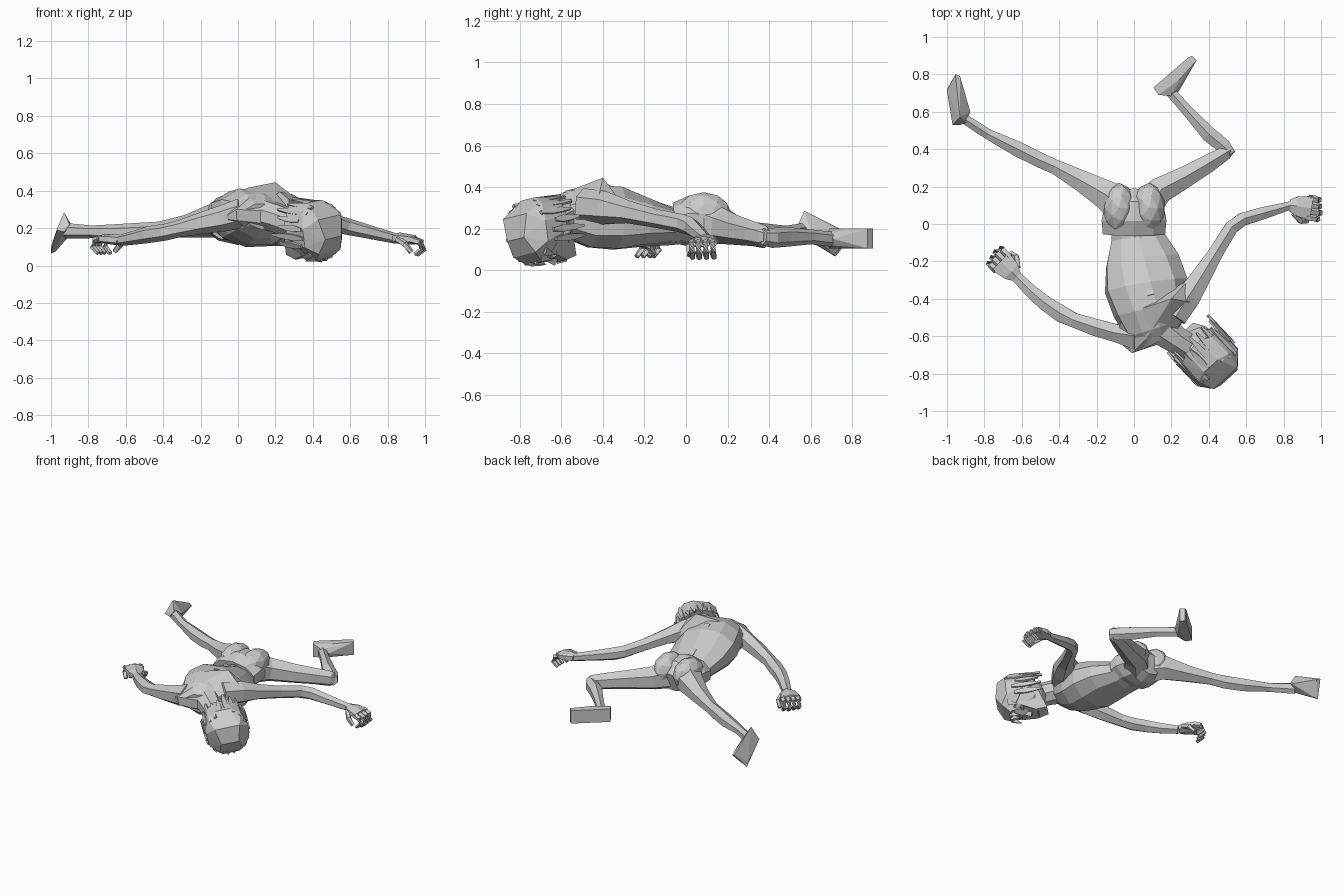
import bpy, bmesh, math, random
from mathutils import Vector, Matrix

random.seed(4)
UP = Vector((0, 0, 1))


def make_object(name, bm):
    bmesh.ops.recalc_face_normals(bm, faces=bm.faces)
    mesh = bpy.data.meshes.new(name)
    bm.to_mesh(mesh)
    bm.free()
    ob = bpy.data.objects.new(name, mesh)
    bpy.context.collection.objects.link(ob)
    return ob


def loft(name, rings, sides=6, up=UP):
    """Skin rings of (x, y, z, half width, half height, roll degrees)."""
    bm = bmesh.new()
    pts = [Vector(r[:3]) for r in rings]
    loops = []
    for i, r in enumerate(rings):
        t = (pts[min(i + 1, len(pts) - 1)] - pts[max(i - 1, 0)]).normalized()
        side = t.cross(up).normalized()
        top = side.cross(t)
        if len(r) > 5:
            m = Matrix.Rotation(math.radians(r[5]), 3, t)
            side, top = m @ side, m @ top
        loop = []
        for k in range(sides):
            a = 2 * math.pi * (k + 0.5) / sides
            loop.append(bm.verts.new(pts[i] + side * r[3] * math.cos(a) + top * r[4] * math.sin(a)))
        loops.append(loop)
    for a, b in zip(loops, loops[1:]):
        for k in range(sides):
            j = (k + 1) % sides
            bm.faces.new((a[k], a[j], b[j], b[k]))
    bm.faces.new(loops[0])
    bm.faces.new(loops[-1])
    return make_object(name, bm)


def ball(name, frame, loc, size, cut=None, level=2):
    """Faceted ellipsoid in a local frame, optionally trimmed by a local plane."""
    bm = bmesh.new()
    bmesh.ops.create_icosphere(bm, subdivisions=level, radius=1)
    bmesh.ops.scale(bm, vec=size, verts=bm.verts)
    if cut:
        geom = bm.verts[:] + bm.edges[:] + bm.faces[:]
        res = bmesh.ops.bisect_plane(bm, geom=geom, plane_co=cut[0], plane_no=cut[1], clear_outer=True)
        edges = [e for e in res['geom_cut'] if isinstance(e, bmesh.types.BMEdge)]
        bmesh.ops.edgeloop_fill(bm, edges=edges)
    bm.transform(frame @ Matrix.Translation(loc))
    return make_object(name, bm)


def hull(name, points):
    bm = bmesh.new()
    for p in points:
        bm.verts.new(p)
    bmesh.ops.convex_hull(bm, input=bm.verts[:])
    return make_object(name, bm)


# bare upper body, leaning toward the head
loft("torso", [
    (0.01, 0.02, 0.22, 0.14, 0.09, 0),
    (0.02, -0.07, 0.21, 0.15, 0.09, 0),
    (0.045, -0.20, 0.23, 0.205, 0.12, -5),
    (0.065, -0.33, 0.25, 0.23, 0.155, -10),
    (0.09, -0.46, 0.26, 0.205, 0.155, -14),
    (0.11, -0.56, 0.265, 0.16, 0.12, -14),
    (0.14, -0.62, 0.26, 0.12, 0.07, -10)], 10)
# oblique shoulder girdle
hull("shoulder_girdle", [
    (-0.085, -0.63, 0.25), (-0.01, -0.69, 0.30), (-0.005, -0.685, 0.24), (0.20, -0.62, 0.29), (0.19, -0.62, 0.22),
    (0.29, -0.30, 0.31), (0.31, -0.42, 0.36), (0.29, -0.47, 0.26), (0.20, -0.40, 0.445), (0.05, -0.45, 0.415),
    (-0.07, -0.50, 0.35), (-0.09, -0.50, 0.22), (0.1, -0.55, 0.16), (0.18, -0.36, 0.14), (0.06, -0.62, 0.36)])
# spine ridge
loft("spine", [(0.01, -0.03, 0.285, 0.02, 0.012), (0.045, -0.2, 0.338, 0.025, 0.012),
               (0.09, -0.38, 0.405, 0.025, 0.01)], 4)
# shorts
loft("shorts", [
    (0.0, -0.05, 0.225, 0.175, 0.10), (0.0, 0.02, 0.235, 0.182, 0.125),
    (0.0, 0.10, 0.23, 0.165, 0.12), (0.0, 0.17, 0.21, 0.10, 0.07)], 10)
for s, side in ((-1, "left"), (1, "right")):
    ball(side + "_buttock", Matrix.Identity(4), (0.08 * s, 0.085, 0.27), (0.088, 0.135, 0.105))

# legs
loft("left_leg", [
    (-0.07, 0.08, 0.24, 0.10, 0.11), (-0.14, 0.15, 0.24, 0.092, 0.09),
    (-0.28, 0.23, 0.21, 0.065, 0.06), (-0.42, 0.305, 0.19, 0.045, 0.045),
    (-0.50, 0.34, 0.18, 0.046, 0.05), (-0.62, 0.40, 0.175, 0.047, 0.048),
    (-0.78, 0.48, 0.18, 0.032, 0.034), (-0.92, 0.57, 0.185, 0.03, 0.042)])
hull("left_foot", [(-0.93, 0.57, 0.285), (-0.97, 0.53, 0.19), (-0.955, 0.80, 0.17), (-1.0, 0.72, 0.065),
                   (-0.93, 0.79, 0.16), (-0.975, 0.71, 0.075), (-0.90, 0.54, 0.22), (-0.875, 0.60, 0.19),
                   (-0.93, 0.53, 0.18), (-1.0, 0.71, 0.1)])
loft("right_leg_thigh", [
    (0.06, 0.09, 0.23, 0.10, 0.11), (0.14, 0.18, 0.21, 0.08, 0.085),
    (0.28, 0.255, 0.19, 0.065, 0.07), (0.40, 0.325, 0.175, 0.055, 0.06),
    (0.49, 0.38, 0.16, 0.042, 0.055), (0.515, 0.395, 0.16, 0.028, 0.04)])
loft("right_leg_shin", [
    (0.52, 0.37, 0.16, 0.03, 0.04), (0.48, 0.415, 0.155, 0.045, 0.048),
    (0.40, 0.48, 0.16, 0.047, 0.048), (0.29, 0.60, 0.16, 0.034, 0.036),
    (0.21, 0.69, 0.15, 0.032, 0.036), (0.17, 0.74, 0.15, 0.035, 0.04)])
hull("right_foot", [p + (z,) for z in (0.105, 0.2) for p in
                    ((0.105, 0.73), (0.29, 0.89), (0.31, 0.9), (0.335, 0.875), (0.24, 0.77), (0.13, 0.69))]
     + [(0.20, 0.685, 0.12), (0.20, 0.685, 0.18), (0.24, 0.71, 0.15)])

# arms
loft("left_arm", [
    (0.02, -0.60, 0.28, 0.085, 0.08), (-0.09, -0.585, 0.25, 0.055, 0.07),
    (-0.20, -0.555, 0.225, 0.053, 0.058), (-0.32, -0.515, 0.195, 0.045, 0.045),
    (-0.39, -0.48, 0.178, 0.052, 0.045), (-0.48, -0.42, 0.165, 0.046, 0.045),
    (-0.55, -0.36, 0.15, 0.04, 0.038), (-0.625, -0.285, 0.135, 0.034, 0.03)])
loft("right_arm", [
    (0.22, -0.50, 0.31, 0.07, 0.085), (0.29, -0.39, 0.30, 0.075, 0.08),
    (0.36, -0.28, 0.28, 0.06, 0.055), (0.44, -0.15, 0.25, 0.045, 0.045),
    (0.52, -0.02, 0.225, 0.042, 0.045), (0.58, 0.025, 0.21, 0.04, 0.045),
    (0.68, 0.055, 0.185, 0.038, 0.038), (0.84, 0.10, 0.145, 0.025, 0.028)])


# hands: palm, four curled fingers and a thumb
def hand(name, wrist, heading, thumb_side):
    d = Vector(heading).normalized()
    s = d.cross(UP).normalized() * thumb_side
    w = Vector(wrist)

    def at(f, side, z, *size):
        return (*(w + d * f + s * side + UP * z), *size)
    loft(name + "_palm", [at(-0.01, 0, 0, 0.034, 0.028), at(0.03, 0, 0.005, 0.06, 0.03),
                          at(0.11, 0, 0.008, 0.076, 0.025)])
    for i in range(4):
        o = 0.051 - 0.034 * i
        reach = 0.158 - 0.008 * abs(i - 1)
        loft(f"{name}_finger_{i + 1}", [
            at(0.09, o, 0.008, 0.02, 0.02), at(reach - 0.01, o, 0.0, 0.019, 0.018),
            at(reach + 0.004, o, -0.035, 0.018, 0.016), at(reach - 0.035, o, -0.07, 0.014, 0.012)], 5)
    loft(name + "_thumb", [at(0.02, 0.04, 0, 0.018, 0.018), at(0.065, 0.075, -0.022, 0.018, 0.018),
                           at(0.10, 0.07, -0.06, 0.014, 0.014)], 5)


hand("left_hand", (-0.635, -0.275, 0.135), (-0.72, 0.69, 0), 1)
hand("right_hand", (0.84, 0.10, 0.145), (1, -0.15, -0.15), 1)

# neck
loft("neck", [(0.12, -0.54, 0.28, 0.10, 0.085), (0.22, -0.615, 0.25, 0.08, 0.08),
              (0.32, -0.68, 0.21, 0.075, 0.08)], 8)

# head frame: x = ear to ear, y = face outward, z = crown
crown = Vector((0.68, -0.72, -0.1)).normalized()
face = Vector((0.12, 0.12, -1))
face = (face - crown * face.dot(crown)).normalized()
ear = face.cross(crown)
H = Matrix((ear, face, crown)).transposed().to_4x4()
H.translation = Vector((0.392, -0.70, 0.185))


def local(pts):
    return [H @ Vector(p) for p in pts]


ball("skull", H, (0, 0, 0), (0.13, 0.15, 0.165))
hull("jaw", local([(x * s, y, z) for s in (-1, 1) for x, y, z in
                   ((0.115, 0.03, -0.01), (0.095, 0.02, -0.12), (0.04, 0.14, -0.165),
                    (0.05, 0.155, -0.09), (0.08, 0.125, 0.0))]))
hull("nose", local([(0, 0.135, 0.02), (0, 0.172, -0.05), (-0.022, 0.14, -0.06), (0.022, 0.14, -0.06)]))
hull("mouth", local([(s * 0.035, y, z) for s in (-1, 1) for y, z in ((0.14, -0.095), (0.162, -0.1), (0.14, -0.112))]))
# boxy hair mass: flat crown, straight sides, open at the face
hull("hair_cap", local([(s * x, y, z) for s in (-1, 1) for x, y, z in (
    (0.085, -0.09, 0.15), (0.06, 0.02, 0.172), (0.08, 0.10, 0.135), (0.135, 0.06, 0.09), (0.145, -0.04, 0.09),
    (0.11, -0.13, 0.06), (0.05, -0.165, 0.04), (0.145, 0.02, -0.03), (0.14, -0.05, -0.06),
    (0.105, -0.125, -0.07), (0.05, -0.15, -0.10), (0.05, 0.15, 0.08), (0.08, 0.125, 0.05))]))
for s, side in ((-1, "left"), (1, "right")):
    ball(side + "_eye", H, (s * 0.052, 0.128, 0.0), (0.024, 0.014, 0.016), level=1)
    ball(side + "_ear", H, (s * 0.13, 0.025, -0.04), (0.018, 0.03, 0.04), level=1)

# flat hair locks lying along the back and sides, ends hanging past the nape
for i in range(14):
    a = math.radians(-200 + 220 * i / 13)
    start, end = random.uniform(0.02, 0.1), random.uniform(-0.16, -0.09)
    rings = []
    for k, width in enumerate((0.012, 0.024, 0.02, 0.007)):
        z = start + (end - start) * k / 3
        p = H @ Vector((0.148 * math.cos(a), 0.16 * math.sin(a), z))
        rings.append((*p, width, 0.009))
    outward = H.to_3x3() @ Vector((math.cos(a), math.sin(a), 0))
    loft(f"hair_lock_{i + 1}", rings, 4, outward)

# fringe lying flat over the forehead
for i in range(6):
    x = -0.095 + 0.038 * i
    y = 0.165 - 4 * x * x
    hull(f"fringe_{i + 1}", local([(x - 0.025, y - 0.04, 0.09), (x + 0.025, y - 0.04, 0.09), (x, y - 0.005, 0.09),
                                   (x + random.uniform(-0.02, 0.02), y, 0.02)]))
